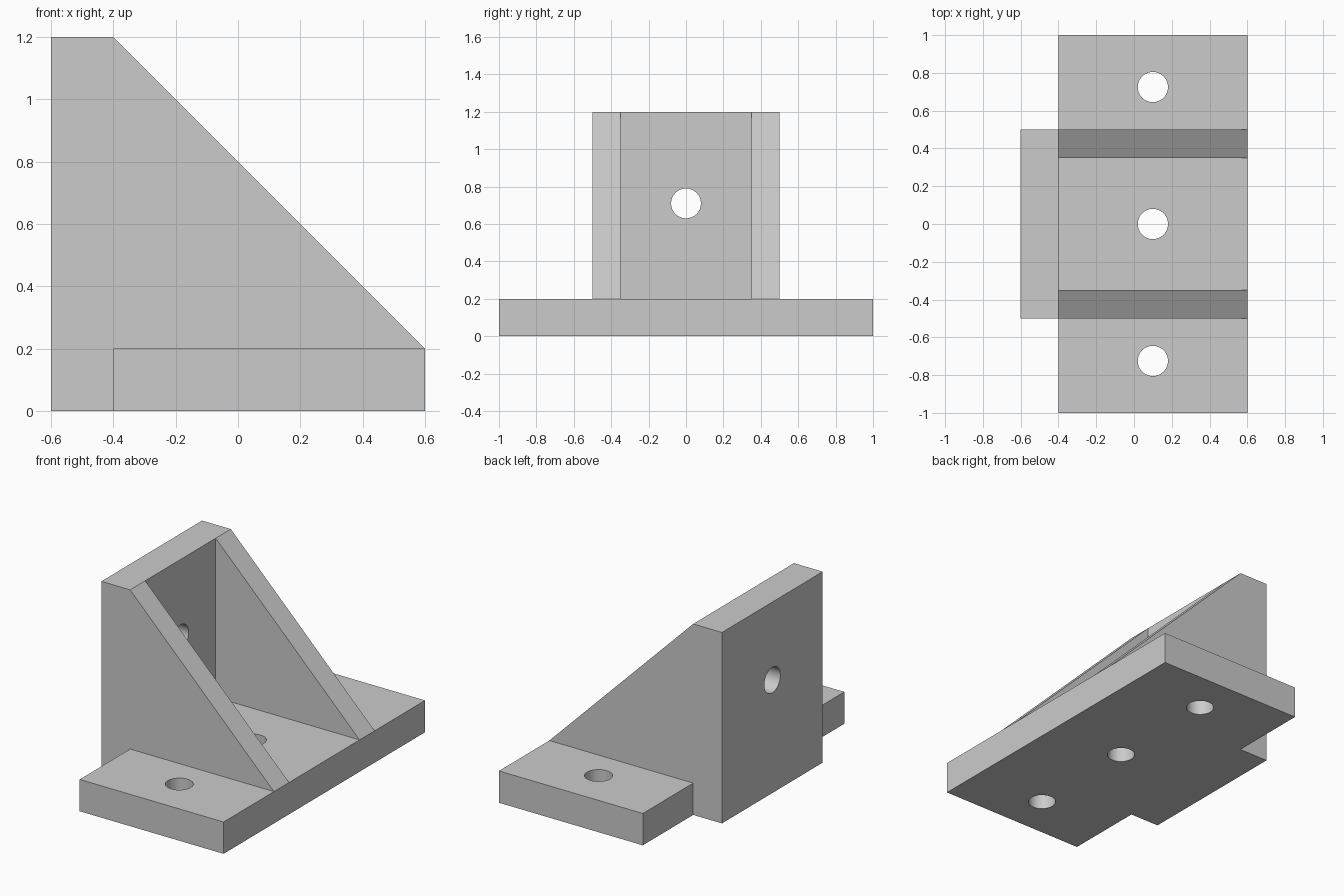
import bpy, bmesh, math
from mathutils import Matrix, Vector

cube = bpy.data.objects.get("Cube")
if cube:
    bpy.data.objects.remove(cube, do_unlink=True)

grey = bpy.data.materials.new("plain grey")
grey.use_nodes = True
colour = (0.6, 0.6, 0.6, 1)
grey.diffuse_color = colour
grey.node_tree.nodes["Principled BSDF"].inputs["Base Color"].default_value = colour


def link(name, bm):
    bmesh.ops.recalc_face_normals(bm, faces=bm.faces)
    mesh = bpy.data.meshes.new(name)
    bm.to_mesh(mesh)
    bm.free()
    mesh.materials.append(grey)
    obj = bpy.data.objects.new(name, mesh)
    bpy.context.collection.objects.link(obj)
    return obj


def prism(name, profile, y0, y1):
    """Extrude an x-z profile along y."""
    bm = bmesh.new()
    face = bm.faces.new([bm.verts.new((x, y0, z)) for x, z in profile])
    out = bmesh.ops.extrude_face_region(bm, geom=[face])
    for v in out["geom"]:
        if isinstance(v, bmesh.types.BMVert):
            v.co.y = y1
    return link(name, bm)


def drill(name, centre, rotation):
    bm = bmesh.new()
    bmesh.ops.create_cone(bm, cap_ends=True, segments=32, radius1=0.08,
                          radius2=0.08, depth=0.6,
                          matrix=Matrix.Translation(Vector(centre)) @ rotation)
    return link(name, bm)


# Whole bracket as one side profile, as wide as the base
bracket = prism("angle_bracket",
                [(-0.6, 0), (0.6, 0), (0.6, 0.2), (-0.4, 1.2), (-0.6, 1.2)], -1, 1)

# Cutters that leave the side flanges and the pocket between the gussets
step = [(-1, -1), (-0.4, -1), (-0.4, 0.2), (1, 0.2), (1, 2), (-1, 2)]
pocket = [(-0.4, 0.2), (1, 0.2), (1, 2), (-0.4, 2)]
cutters = [prism("left_flange_cutter", step, 0.5, 1.5),
           prism("right_flange_cutter", step, -1.5, -0.5),
           prism("pocket_cutter", pocket, -0.35, 0.35)]

# Bolt holes in the base and the upright wall
for y in (-0.725, 0, 0.725):
    cutters.append(drill("base_hole_cutter", (0.1, y, 0.1), Matrix()))
cutters.append(drill("wall_hole_cutter", (-0.5, 0, 0.71),
                     Matrix.Rotation(math.pi / 2, 4, "Y")))

bpy.ops.object.select_all(action="DESELECT")
bracket.select_set(True)
bpy.context.view_layer.objects.active = bracket
for cutter in cutters:
    cutter.hide_render = True
    mod = bracket.modifiers.new("cut", "BOOLEAN")
    mod.operation = "DIFFERENCE"
    mod.solver = "EXACT"
    mod.object = cutter
    bpy.ops.object.modifier_apply(modifier=mod.name)
for cutter in cutters:
    bpy.data.objects.remove(cutter, do_unlink=True)

bpy.ops.object.shade_smooth_by_angle(angle=math.radians(30))
